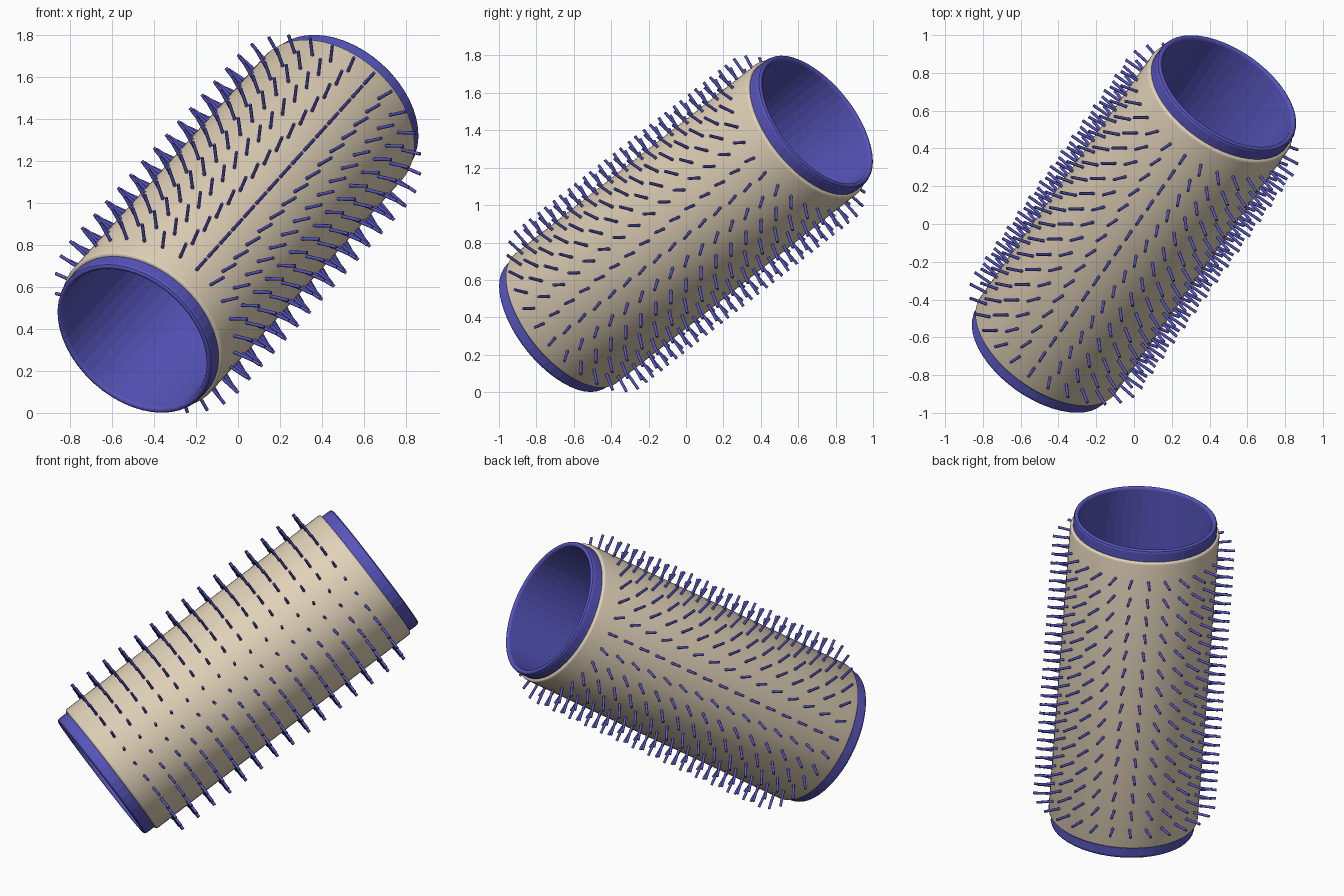
import bpy, bmesh
from math import pi, cos, sin, radians
from mathutils import Matrix, Vector

if "Cube" in bpy.data.objects:
    bpy.data.objects.remove(bpy.data.objects["Cube"])

HALF = 1.018          # half length along the tube axis
RIM_R, BORE_R, SLEEVE_R, TIP_R = 0.423, 0.392, 0.44, 0.54
RINGS, COLUMNS, SPAN = 15, 28, 0.82

# Tilted frame: local z is the tube axis, local x points toward the front
axis = Vector((0.487, 0.686, 0.54)).normalized()
front = Vector((0, -1, 0))
front = (front - axis * front.dot(axis)).normalized()
side = axis.cross(front)
TILT = Matrix.Translation((0, 0, 0.9)) @ Matrix((front, side, axis)).transposed().to_4x4()


def material(name, rgb):
    m = bpy.data.materials.new(name)
    m.use_nodes = True
    color = (*rgb, 1)
    m.diffuse_color = color
    m.node_tree.nodes["Principled BSDF"].inputs["Base Color"].default_value = color
    return m


def finish(bm, name, mat, smooth_angle):
    bmesh.ops.recalc_face_normals(bm, faces=bm.faces)
    mesh = bpy.data.meshes.new(name)
    bm.to_mesh(mesh)
    bm.free()
    mesh.materials.append(mat)
    ob = bpy.data.objects.new(name, mesh)
    ob.matrix_world = TILT
    bpy.context.collection.objects.link(ob)
    bpy.ops.object.select_all(action='DESELECT')
    ob.select_set(True)
    bpy.context.view_layer.objects.active = ob
    bpy.ops.object.shade_smooth_by_angle(angle=radians(smooth_angle))


def lathe(name, half_profile, mat, steps, smooth_angle):
    """Revolve a closed profile, given for one end and mirrored to the other."""
    profile = half_profile + [(r, -z) for r, z in reversed(half_profile)]
    bm = bmesh.new()
    loops = [[bm.verts.new((r * cos(2 * pi * i / steps), r * sin(2 * pi * i / steps), z))
              for i in range(steps)] for r, z in profile]
    for a, b in zip(loops, loops[1:] + loops[:1]):
        for i in range(steps):
            j = (i + 1) % steps
            bm.faces.new((a[i], a[j], b[j], b[i]))
    finish(bm, name, mat, smooth_angle)


blue = material("violet blue plastic", (0.095, 0.09, 0.50))
tan = material("warm beige", (0.75, 0.64, 0.48))

# Inner tube with faceted walls and rounded rims at both open ends
lathe("inner_tube", [(BORE_R, HALF - 0.012), (BORE_R + 0.004, HALF - 0.004),
                     (BORE_R + 0.011, HALF), (RIM_R - 0.013, HALF),
                     (RIM_R - 0.004, HALF - 0.006), (RIM_R, HALF - 0.018)], blue, 48, 5)

# Outer sleeve with softened edges
end = HALF - 0.072
lathe("outer_sleeve", [(RIM_R - 0.01, end), (SLEEVE_R - 0.014, end),
                       (SLEEVE_R - 0.007, end - 0.002), (SLEEVE_R - 0.002, end - 0.007),
                       (SLEEVE_R, end - 0.014)], tan, 64, 35)

# Radial bristles in rings along the sleeve
bm = bmesh.new()
base = SLEEVE_R - 0.02
for ring in range(RINGS):
    z = -SPAN + 2 * SPAN * ring / (RINGS - 1)
    for col in range(COLUMNS):
        place = (Matrix.Rotation(2 * pi * col / COLUMNS, 4, 'Z')
                 @ Matrix.Translation(((base + TIP_R) / 2, 0, z))
                 @ Matrix.Rotation(pi / 2, 4, 'Y'))
        bmesh.ops.create_cone(bm, cap_ends=True, segments=8, radius1=0.008, radius2=0.008,
                              depth=TIP_R - base, matrix=place)
finish(bm, "bristles", blue, 50)
